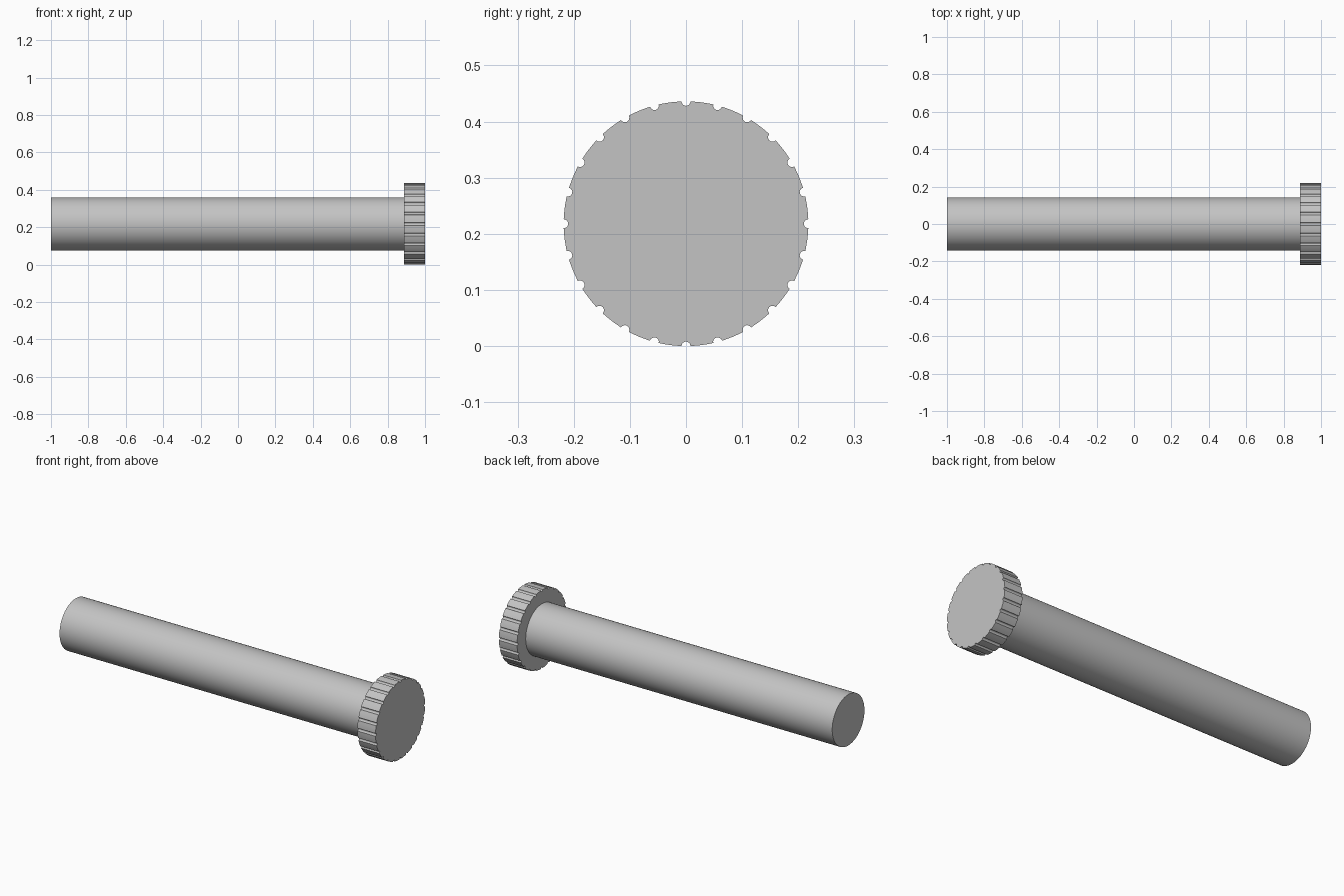
import bpy, bmesh
from math import sin, cos, pi, radians

if "Cube" in bpy.data.objects:
    bpy.data.objects.remove(bpy.data.objects["Cube"], do_unlink=True)

HEAD_R, SHAFT_R, NOTCH_R = 0.218, 0.142, 0.008
HEAD_START, NOTCHES = 0.888, 24

grey = bpy.data.materials.new("plain_grey")
grey.use_nodes = True
grey.diffuse_color = (0.55, 0.55, 0.55, 1)
grey.node_tree.nodes["Principled BSDF"].inputs["Base Color"].default_value = (0.55, 0.55, 0.55, 1)


def extrude_x(name, outline, x0, x1):
    """Extrude a closed (y, z) outline along x."""
    bm = bmesh.new()
    base = bm.faces.new([bm.verts.new((x0, y, z)) for y, z in outline])
    ext = bmesh.ops.extrude_face_region(bm, geom=[base], use_keep_orig=True)
    verts = [v for v in ext["geom"] if isinstance(v, bmesh.types.BMVert)]
    bmesh.ops.translate(bm, verts=verts, vec=(x1 - x0, 0, 0))
    bmesh.ops.recalc_face_normals(bm, faces=bm.faces)
    mesh = bpy.data.meshes.new(name)
    bm.to_mesh(mesh)
    bm.free()
    obj = bpy.data.objects.new(name, mesh)
    obj.location.z = HEAD_R
    mesh.materials.append(grey)
    bpy.context.collection.objects.link(obj)
    bpy.ops.object.select_all(action='DESELECT')
    obj.select_set(True)
    bpy.context.view_layer.objects.active = obj
    bpy.ops.object.shade_smooth_by_angle(angle=radians(25))
    return obj


# Shaft: plain round bar
circle = [(SHAFT_R * cos(2 * pi * i / 96), SHAFT_R * sin(2 * pi * i / 96)) for i in range(96)]
extrude_x("shaft", circle, -1, HEAD_START)

# Head: disc with small round grip grooves around the rim
outline = []
step = 2 * pi / NOTCHES
half = NOTCH_R / HEAD_R
for i in range(NOTCHES):
    a = i * step
    # half-round groove, cut inward from the rim
    for k in range(9):
        t = -pi / 2 - pi * k / 8
        r, s = HEAD_R + NOTCH_R * cos(t), NOTCH_R * sin(t)
        outline.append((r * cos(a) - s * sin(a), r * sin(a) + s * cos(a)))
    # rim arc up to the next groove
    for k in range(1, 6):
        b = a + half + (step - 2 * half) * k / 6
        outline.append((HEAD_R * cos(b), HEAD_R * sin(b)))
extrude_x("grooved_head", outline, HEAD_START, 1)
